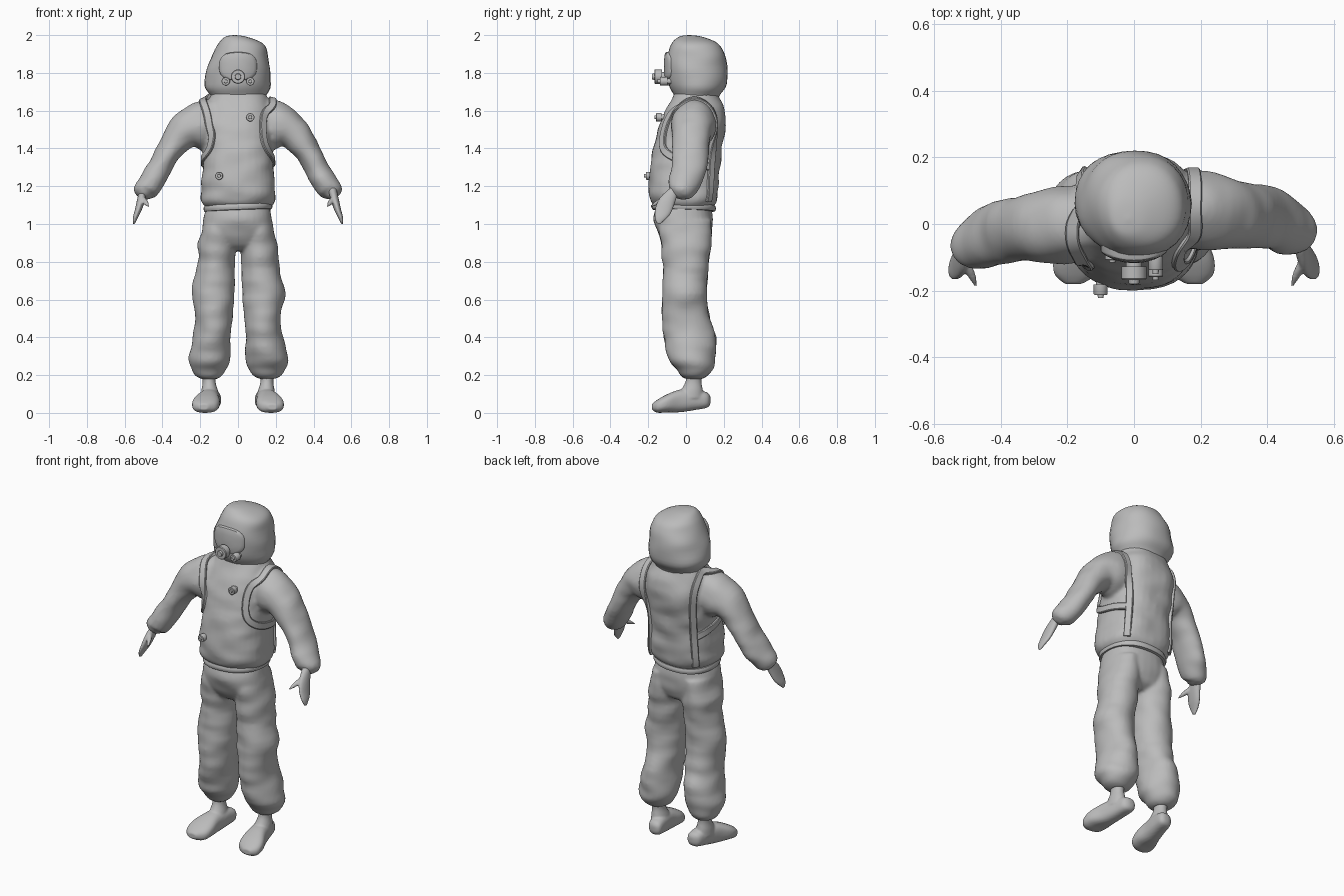
import bpy, bmesh, math
from mathutils import Vector, noise
from mathutils.bvhtree import BVHTree

cube = bpy.data.objects.get("Cube")
if cube:
    bpy.data.objects.remove(cube, do_unlink=True)

X, Y, Z = Vector((1, 0, 0)), Vector((0, 1, 0)), Vector((0, 0, 1))
SIDES = (("left", 1), ("right", -1))

suit_grey = bpy.data.materials.new("suit_grey")
suit_grey.use_nodes = True
grey = (0.5, 0.5, 0.5, 1)
suit_grey.diffuse_color = grey
suit_grey.node_tree.nodes["Principled BSDF"].inputs["Base Color"].default_value = grey


def smooth_path(points, steps):
    """Catmull-Rom interpolation of tuples of any length."""
    result = []
    last = len(points) - 1
    for i in range(last):
        a, b, c, d = (points[min(max(i + k, 0), last)] for k in (-1, 0, 1, 2))
        for s in range(steps):
            t = s / steps
            result.append([q + t / 2 * (r - p + t * (2 * p - 5 * q + 4 * r - e + t * (3 * (q - r) + e - p)))
                           for p, q, r, e in zip(a, b, c, d)])
    result.append(list(points[last]))
    return result


def skin(bm, rings):
    """Bridge rings of points into a capped tube."""
    loops = [[bm.verts.new(p) for p in ring] for ring in rings]
    bm.faces.new(loops[0])
    bm.faces.new(loops[-1])
    for one, two in zip(loops, loops[1:]):
        for j in range(len(one)):
            k = (j + 1) % len(one)
            bm.faces.new((one[j], one[k], two[k], two[j]))


def loft(bm, stations, axes=None, power=2.0, steps=5, sides=32, folds=0.0):
    """Skin superellipse sections; each station is x, y, z, radius_u, radius_v."""
    path = smooth_path(stations, steps) if steps > 1 else stations
    centres = [Vector(p[:3]) for p in path]
    rings = []
    for i, station in enumerate(path):
        if axes:
            u, v = axes
        else:
            tangent = centres[min(i + 1, len(path) - 1)] - centres[max(i - 1, 0)]
            v = tangent.cross(Y).normalized()
            u = v.cross(tangent).normalized()
        ring = []
        for j in range(sides):
            angle = math.tau * j / sides
            c, s = math.cos(angle), math.sin(angle)
            offset = (u * math.copysign(abs(c) ** (2 / power), c) * station[3]
                      + v * math.copysign(abs(s) ** (2 / power), s) * station[4])
            point = centres[i] + offset
            if folds:
                ripple = noise.noise(Vector((point.x * 7, point.y * 7, point.z * 14)))
                point += offset.normalized() * ripple * folds
            ring.append(point)
        rings.append(ring)
    skin(bm, rings)


def finish(name, bm, voxel=0.0, angle=50):
    bmesh.ops.recalc_face_normals(bm, faces=bm.faces)
    mesh = bpy.data.meshes.new(name)
    bm.to_mesh(mesh)
    bm.free()
    obj = bpy.data.objects.new(name, mesh)
    bpy.context.collection.objects.link(obj)
    mesh.materials.append(suit_grey)
    if voxel:
        remesh = obj.modifiers.new("merge", 'REMESH')
        remesh.mode = 'VOXEL'
        remesh.voxel_size = voxel
        remesh.use_smooth_shade = True
        soften = obj.modifiers.new("soften", 'SMOOTH')
        soften.iterations = 4
    else:
        bpy.ops.object.select_all(action='DESELECT')
        obj.select_set(True)
        bpy.context.view_layer.objects.active = obj
        bpy.ops.object.shade_smooth_by_angle(angle=math.radians(angle))
    return obj


def flip(stations, side, shift=0.0):
    return [(x * side, y + shift * side, z, a, b) for x, y, z, a, b in stations]


# Jacket: torso and both sleeves merged
jacket_bm = bmesh.new()
loft(jacket_bm, [
    (0, 0, 1.08, .16, .14), (0, -.01, 1.1, .18, .16), (0, -.012, 1.13, .197, .178),
    (0, -.012, 1.2, .195, .187), (0, 0, 1.35, .185, .182), (0, .03, 1.5, .185, .18),
    (0, .045, 1.6, .18, .155), (0, .05, 1.66, .155, .13), (0, .055, 1.72, .125, .105)],
    (X, Y), power=2.5, folds=.012)
sleeve = [
    (.08, .03, 1.55, .1, .12), (.2, .02, 1.52, .118, .13), (.285, .01, 1.487, .105, .095),
    (.357, .004, 1.4, .097, .07), (.418, -.008, 1.29, .094, .064), (.46, -.03, 1.217, .085, .066),
    (.494, -.048, 1.175, .07, .06), (.503, -.06, 1.152, .045, .038), (.508, -.065, 1.14, .025, .02)]
for label, side in SIDES:
    loft(jacket_bm, flip(sleeve, side, .02), folds=.01)
jacket = finish("jacket", jacket_bm, voxel=.011)

# Trousers: hips and both baggy legs merged
trousers_bm = bmesh.new()
loft(trousers_bm, [
    (0, -.01, 1.1, .165, .145), (0, -.015, 1.02, .18, .155), (0, -.005, .95, .19, .142),
    (0, 0, .89, .18, .115), (0, 0, .86, .12, .07)], (X, Y), power=2.4, folds=.008)
leg = [
    (.1, -.005, 1.02, .08, .135), (.11, 0, .9, .1, .138), (.115, 0, .8, .1, .122),
    (.134, -.006, .63, .112, .118), (.128, 0, .5, .099, .128), (.141, .02, .4, .1, .138),
    (.153, .033, .28, .111, .12), (.156, .045, .23, .094, .095), (.155, .045, .197, .07, .07),
    (.153, .045, .18, .04, .045)]
for label, side in SIDES:
    loft(trousers_bm, flip(leg, side), (X, Y), folds=.012)
finish("trousers", trousers_bm, voxel=.01)

# Hood
hood_bm = bmesh.new()
loft(hood_bm, [
    (0, .055, 1.64, .12, .105), (0, .058, 1.68, .145, .122), (-.003, .062, 1.74, .175, .153),
    (.005, .058, 1.85, .16, .158), (.017, .05, 1.92, .138, .142), (.012, .043, 1.963, .108, .116),
    (-.012, .025, 1.992, .055, .06), (-.018, .015, 2, .005, .005)], (X, Y), power=2.15, folds=.008)
finish("hood", hood_bm, angle=80)

# Hands with thumbs, ankles and boots
hand = [
    (.5, -.06, 1.18, .025, .022), (.515, -.1, 1.12, .043, .021), (.53, -.122, 1.07, .044, .017),
    (.545, -.138, 1.03, .03, .012), (.552, -.145, 1, .01, .005)]
thumb = [
    (.515, -.1, 1.14, .016, .018), (.49, -.15, 1.115, .014, .014), (.475, -.185, 1.095, .005, .005)]
ankle = [
    (.154, .045, .23, .042, .046), (.153, .04, .17, .034, .042), (.15, .03, .12, .044, .06),
    (.148, .015, .08, .05, .08)]
boot = [
    (.125, .13, .07, .015, .018), (.13, .112, .07, .04, .04), (.14, .05, .072, .048, .054),
    (.155, -.03, .066, .056, .06), (.168, -.1, .053, .072, .048), (.175, -.15, .038, .064, .035),
    (.182, -.18, .034, .026, .016)]
for label, side in SIDES:
    bm = bmesh.new()
    loft(bm, flip(hand, side), sides=20)
    loft(bm, flip(thumb, side), (X, Z), sides=12)
    finish(label + "_hand", bm, voxel=.005)
    bm = bmesh.new()
    loft(bm, flip(ankle, side), (X, Y))
    loft(bm, flip(boot, side), (X, Z), power=2.5)
    low = min(v.co.z for v in bm.verts)
    for v in bm.verts:
        v.co.z -= low
    finish(label + "_boot", bm, voxel=.006)

# Belt
belt_bm = bmesh.new()
loft(belt_bm, [(0, -.012, z, .172 + r, .16 + r) for z, r in
               ((1.07, -.01), (1.072, .006), (1.082, .01), (1.092, .01), (1.102, .006), (1.104, -.01))],
     (X, Y), power=2.3, steps=1, sides=48)
for v in belt_bm.verts:
    v.co.z += v.co.x * .04 - v.co.y * .03
finish("belt", belt_bm)

# Harness straps laid on the jacket surface
bpy.context.view_layer.update()
surface = BVHTree.FromObject(jacket, bpy.context.evaluated_depsgraph_get())
route = [
    (.16, .13, 1.11), (.165, .15, 1.3), (.175, .17, 1.5), (.185, .15, 1.62), (.19, .06, 1.7),
    (.19, -.05, 1.67), (.16, -.12, 1.58), (.15, -.14, 1.48), (.165, -.13, 1.4),
    (.2, -.06, 1.35), (.2, .06, 1.32), (.17, .15, 1.3)]
for label, side in SIDES:
    spots, normals = [], []
    for x, y, z in smooth_path(route, 7):
        spot, normal, *rest = surface.find_nearest(Vector((x * side, y, z)))
        spots.append(spot)
        normals.append(normal)
    for sweep in range(4):
        for line in (spots, normals):
            line[1:-1] = [(a + b * 2 + c) / 4 for a, b, c in zip(line, line[1:], line[2:])]
    rings = []
    for i, (spot, normal) in enumerate(zip(spots, normals)):
        tangent = (spots[min(i + 1, len(spots) - 1)] - spots[max(i - 1, 0)]).normalized()
        out = (normal - tangent * normal.dot(tangent)).normalized()
        across = tangent.cross(out) * .02
        rings.append([spot + across * w + out * h for w, h in
                      ((-1, -.012), (-1, .009), (-.8, .013), (.8, .013), (1, .009), (1, -.012))])
    strap_bm = bmesh.new()
    skin(strap_bm, rings)
    finish(label + "_strap", strap_bm, angle=40)

# Face mask: smooth curved plate
mask_bm = bmesh.new()
loft(mask_bm, [(0, y, 1.835, .1 + r, .075 + r) for y, r in
               ((-.03, 0), (-.104, 0), (-.109, -.003), (-.113, -.015), (-.116, -.04), (-.117, -.07))],
     (X, Z), power=2.7, steps=1, sides=48)
for v in mask_bm.verts:
    v.co.y += 2.5 * v.co.x ** 2
finish("face_mask", mask_bm, angle=35)


# Round valves pointing forward, built from stepped rings
def valve(name, x, z, back, front, radius):
    depth = front - back
    profile = ((0, .65), (.35, .65), (.35, 1), (.8, 1), (.85, .9), (.85, .45), (1, .4))
    bm = bmesh.new()
    loft(bm, [(x, back + depth * t, z, radius * r, radius * r) for t, r in profile],
         (X, Z), steps=1, sides=24)
    finish(name, bm, angle=35)


valve("breathing_valve", 0, 1.78, -.1, -.18, .038)
valve("left_mask_valve", .065, 1.755, -.07, -.15, .022)
valve("right_mask_valve", -.065, 1.755, -.07, -.115, .022)
valve("chest_valve", .065, 1.565, -.11, -.168, .022)
valve("belly_valve", -.1, 1.255, -.16, -.222, .021)
